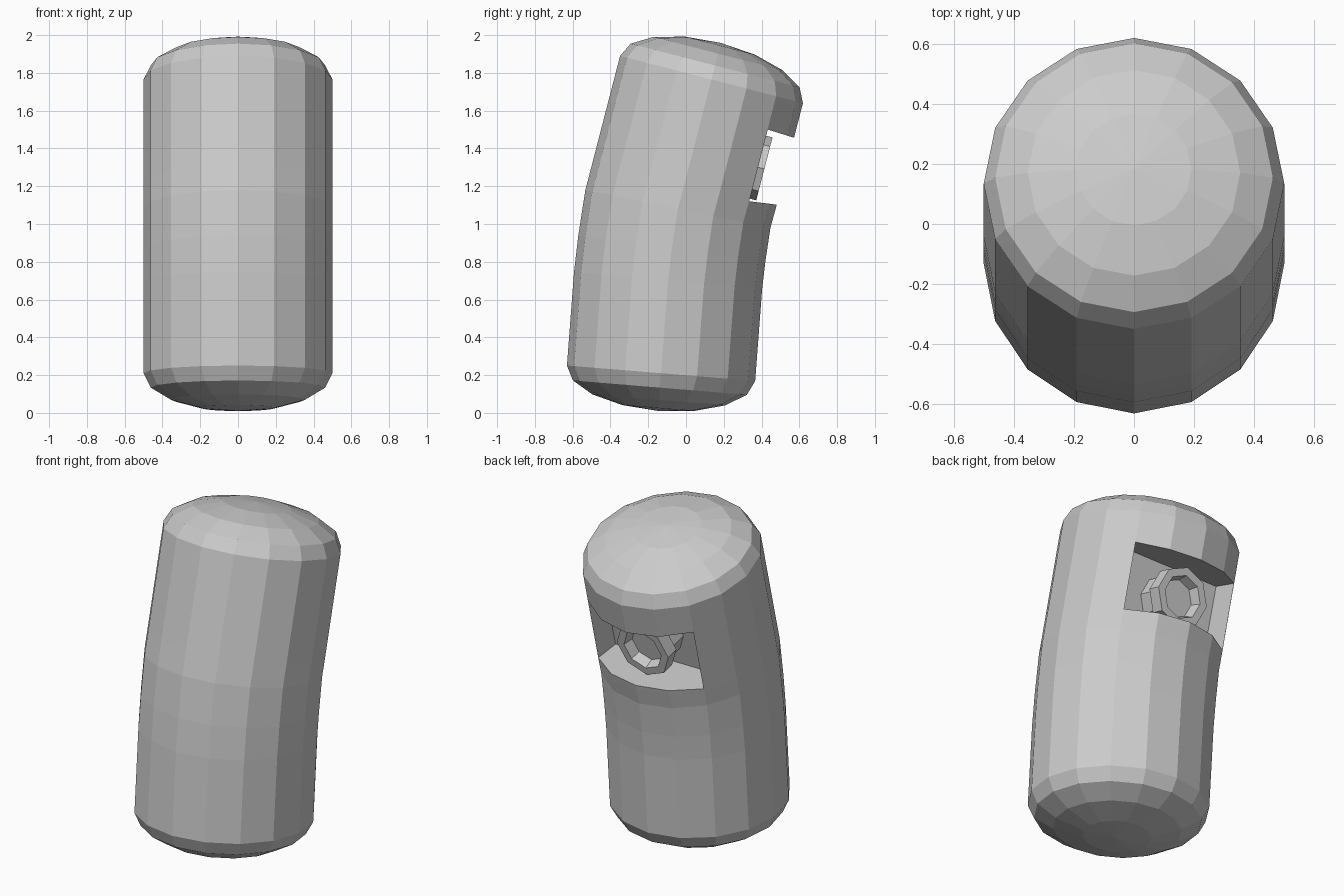
import bpy, bmesh
from math import sin, cos, pi, radians
from mathutils import Vector

if "Cube" in bpy.data.objects:
    bpy.data.objects.remove(bpy.data.objects["Cube"], do_unlink=True)

grey = bpy.data.materials.new("plain_grey")
grey.use_nodes = True
grey.diffuse_color = (0.6, 0.6, 0.6, 1)
grey.node_tree.nodes["Principled BSDF"].inputs["Base Color"].default_value = (0.6, 0.6, 0.6, 1)


def finish(name, bm):
    bmesh.ops.recalc_face_normals(bm, faces=bm.faces)
    mesh = bpy.data.meshes.new(name)
    bm.to_mesh(mesh)
    bm.free()
    mesh.materials.append(grey)
    obj = bpy.data.objects.new(name, mesh)
    bpy.context.collection.objects.link(obj)
    return obj


def loft(name, rings, sides):
    """Join rings given as (centre, u axis, v axis, radius); radius 0 is a tip."""
    bm = bmesh.new()
    loops = []
    for c, u, v, r in rings:
        if r == 0:
            loops.append([bm.verts.new(c)] * sides)
        else:
            angles = [2 * pi * i / sides for i in range(sides)]
            loops.append([bm.verts.new(c + r * (u * cos(a) + v * sin(a))) for a in angles])
    for a, b in zip(loops, loops[1:]):
        for i in range(sides):
            j = (i + 1) % sides
            bm.faces.new(list(dict.fromkeys([a[i], a[j], b[j], b[i]])))
    return finish(name, bm)


X = Vector((1, 0, 0))


def across(t):
    return Vector((0, cos(t), -sin(t)))


def along(t):
    return Vector((0, sin(t), cos(t)))


# Bent capsule body: spine stations as (y, z, lean in degrees)
spine = [(-0.132, 0.21, 4.7), (-0.095, 0.70, 5), (-0.075, 0.87, 8),
         (-0.043, 1.08, 11.5), (-0.011, 1.20, 14.5), (0.135, 1.765, 14.5)]
stations = [(Vector((0, y, z)), radians(d)) for y, z, d in spine]
body_rings = [(c, X, across(t), 0.5) for c, t in stations]


# Shallow domed ends
def dome(station, sign):
    c, t = station
    return [(c + sign * 0.2 * sin(k * pi / 8) * along(t), X, across(t),
             0.5 * cos(k * pi / 8) if k < 4 else 0) for k in range(1, 5)]


body_rings = dome(stations[0], -1)[::-1] + body_rings + dome(stations[-1], 1)
body = loft("body", body_rings, 16)

# Recess in the back
bm = bmesh.new()
profile = [(0.17, 1.14), (0.75, 1.07), (0.80, 1.385), (0.28, 1.548)]
face = bm.faces.new([bm.verts.new((-0.352, y, z)) for y, z in profile])
ext = bmesh.ops.extrude_face_region(bm, geom=[face])
bmesh.ops.translate(bm, vec=(0.704, 0, 0),
                    verts=[v for v in ext["geom"] if isinstance(v, bmesh.types.BMVert)])
cutter = finish("recess_cutter", bm)
cutter.hide_render = True
cut = body.modifiers.new("recess", "BOOLEAN")
cut.operation = "DIFFERENCE"
cut.solver = "EXACT"
cut.object = cutter
bpy.context.view_layer.objects.active = body
bpy.ops.object.modifier_apply(modifier="recess")
bpy.data.objects.remove(cutter, do_unlink=True)

# Octagonal eyepiece: stem, rim and hollow, as (depth along its axis, radius)
lean = radians(14.5)
front = Vector((0, 0.415, 1.292))
steps = [(-0.24, 0.14), (-0.08, 0.14), (-0.08, 0.172), (0, 0.172),
         (0, 0.125), (-0.06, 0.11), (-0.06, 0)]
loft("eyepiece", [(front + d * across(lean), X, along(lean), r) for d, r in steps], 8)
